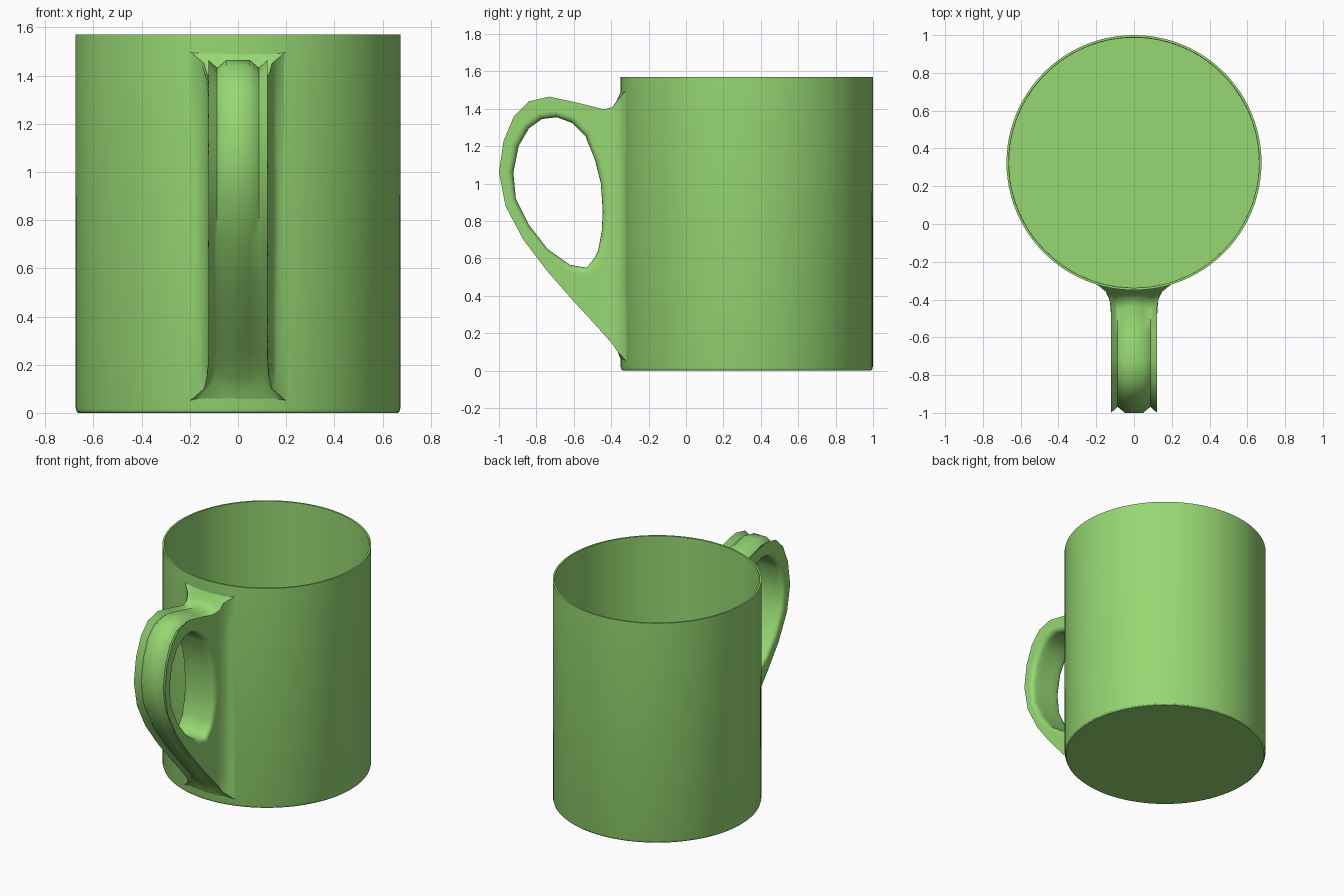
import bpy, bmesh, math

if "Cube" in bpy.data.objects:
    bpy.data.objects.remove(bpy.data.objects["Cube"])

R, CY = 0.675, 0.325          # mug radius and centre in y
WALL_Y = -0.318               # handle root depth before clamping to the wall

green = bpy.data.materials.new("light_green")
green.diffuse_color = (0.305, 0.686, 0.171, 1)
green.use_nodes = True
green.node_tree.nodes["Principled BSDF"].inputs["Base Color"].default_value = green.diffuse_color


def finish(bm, name, angle):
    bmesh.ops.remove_doubles(bm, verts=bm.verts, dist=1e-5)
    bmesh.ops.recalc_face_normals(bm, faces=bm.faces)
    me = bpy.data.meshes.new(name)
    bm.to_mesh(me)
    bm.free()
    me.materials.append(green)
    for p in me.polygons:
        p.use_smooth = True
    me.set_sharp_from_angle(angle=math.radians(angle))
    ob = bpy.data.objects.new(name, me)
    bpy.context.collection.objects.link(ob)
    return ob


# Cup body: lathed thin-walled profile (radius, height)
profile = [(0, 0), (0.663, 0), (0.670, 0.006), (0.674, 0.02), (R, 1.57),
           (0.663, 1.57), (0.661, 0.025), (0, 0.025)]
bm = bmesh.new()
verts = [bm.verts.new((0, CY - r, z)) for r, z in profile]
edges = [bm.edges.new(pair) for pair in zip(verts, verts[1:])]
bmesh.ops.spin(bm, geom=verts + edges, cent=(0, CY, 0), axis=(0, 0, 1),
               angle=2 * math.pi, steps=96)
finish(bm, "cup_body", 30)

# Handle: closed loop of rounded sections, each from a hole point to an outline point
stations = [
    ((-0.535, 1.25), (-0.44, 1.397)), ((-0.61, 1.325), (-0.57, 1.43)),
    ((-0.69, 1.355), (-0.73, 1.465)), ((-0.77, 1.345), (-0.84, 1.44)),
    ((-0.84, 1.295), (-0.92, 1.36)), ((-0.895, 1.20), (-0.975, 1.23)),
    ((-0.923, 1.06), (-1.0, 1.06)), ((-0.91, 0.92), (-0.965, 0.88)),
    ((-0.84, 0.78), (-0.87, 0.70)), ((-0.74, 0.65), (-0.74, 0.53)),
    ((-0.62, 0.565), (-0.60, 0.37)), ((-0.53, 0.55), (-0.48, 0.24)),
    ((-0.50, 0.59), (-0.40, 0.15)), ((-0.485, 0.61), (-0.365, 0.10)),
    ((-0.48, 0.62), (WALL_Y, 0.05)), ((-0.47, 0.64), (WALL_Y, 0.40)),
    ((-0.45, 0.75), (WALL_Y, 0.70)), ((-0.445, 0.85), (WALL_Y, 0.85)),
    ((-0.455, 1.00), (WALL_Y, 1.00)), ((-0.485, 1.12), (WALL_Y, 1.20)),
    ((-0.50, 1.16), (WALL_Y, 1.50)), ((-0.515, 1.20), (-0.365, 1.45)),
    ((-0.525, 1.22), (-0.39, 1.41)),
]


def half_width(y):
    # constant strap width, flaring into a fillet near the cup
    u = min(max((y + 0.45) / 0.132, 0), 1)
    return 0.122 + 0.078 * (1 - math.sqrt(1 - u * u))


def section(inner, outer):
    length = math.dist(inner, outer)
    rc = min(0.035, length * 0.42)
    rc_out = 0 if outer[0] == WALL_Y else rc
    rx = 0.035
    arc = [i * math.pi / 8 for i in range(5)]
    # (distance along section, inset from full width or None for fraction, fraction)
    half = [(0, None, 0), (0, None, 0.4)]
    half += [(rc * (1 - math.sin(a)), rx * (1 - math.cos(a)), 0) for a in reversed(arc)][::-1]
    half = half[:2] + [(rc * (1 - math.cos(a)), rx * (1 - math.sin(a)), 0) for a in arc]
    half += [(rc + (length - rc - rc_out) * k / 8, 0, 0) for k in range(1, 8)]
    half += [(length - rc_out * (1 - math.sin(math.pi / 2 - a)),
              rx * (1 - math.cos(a)), 0) for a in arc]
    half += [(length, None, 0.4), (length, None, 0)]
    pts = []
    for s, inset, frac in half:
        t = s / length
        y = inner[0] + (outer[0] - inner[0]) * t
        z = inner[1] + (outer[1] - inner[1]) * t
        w = half_width(y)
        x = w * frac if inset is None else w - inset
        wall = CY - math.sqrt(R * R - x * x) + 0.004   # stay inside the cup wall
        pts.append((x, min(y, wall), z))
    return pts + [(-x, y, z) for x, y, z in pts[-2:0:-1]]


bm = bmesh.new()
rings = [[bm.verts.new(p) for p in section(i, o)] for i, o in stations]
for a, b in zip(rings, rings[1:] + rings[:1]):
    n = len(a)
    for k in range(n):
        m = (k + 1) % n
        bm.faces.new((a[k], a[m], b[m], b[k]))
finish(bm, "handle", 70)
